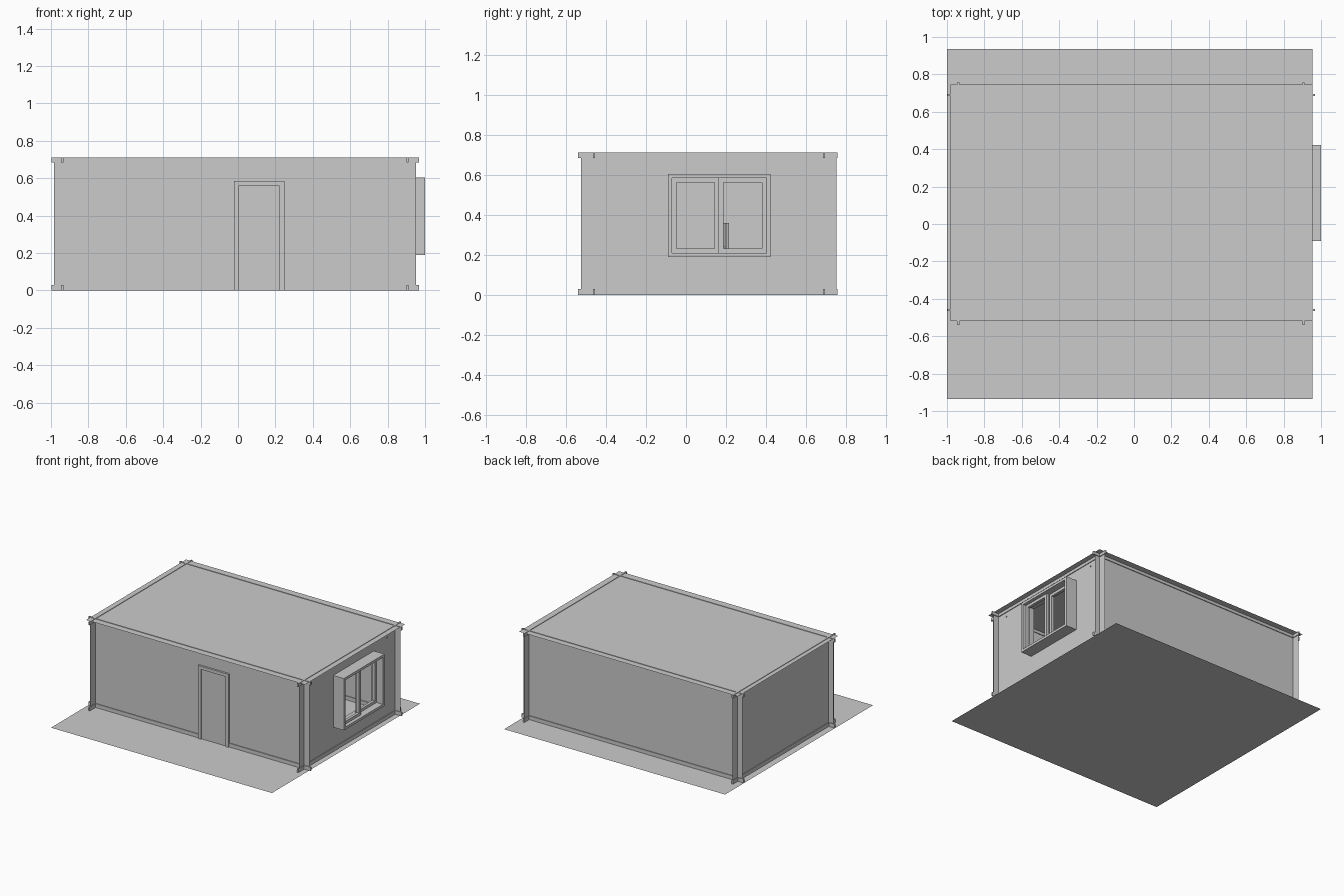
import bpy, math
from mathutils import Matrix, Vector

if "Cube" in bpy.data.objects:
    bpy.data.objects.remove(bpy.data.objects["Cube"])

# wall plane positions
XL, XR, YF, YB, H = -0.94, 0.906, -0.46, 0.69, 0.71
WIN = (-0.085, 0.42, 0.195, 0.605)   # window opening y0, y1, z0, z1


def mesh(name, verts, faces):
    me = bpy.data.meshes.new(name)
    me.from_pydata(verts, [], faces)
    ob = bpy.data.objects.new(name, me)
    bpy.context.collection.objects.link(ob)
    return ob


def box(name, x0, x1, y0, y1, z0, z1, mat=None):
    v = [Vector((x, y, z)) for x in (x0, x1) for y in (y0, y1) for z in (z0, z1)]
    if mat:
        v = [mat @ p for p in v]
    f = [(0, 1, 3, 2), (4, 6, 7, 5), (0, 4, 5, 1), (2, 3, 7, 6), (0, 2, 6, 4), (1, 5, 7, 3)]
    return mesh(name, v, f)


def ring(name, x0, x1, y0, y1, z0, z1, w):
    """Rectangular frame lying in a yz plane."""
    box(name + "_bottom", x0, x1, y0, y1, z0, z0 + w)
    box(name + "_top", x0, x1, y0, y1, z1 - w, z1)
    box(name + "_side_a", x0, x1, y0, y0 + w, z0 + w, z1 - w)
    box(name + "_side_b", x0, x1, y1 - w, y1, z0 + w, z1 - w)


def sheet(name, z, x0, x1, y0, y1):
    return mesh(name, [(x0, y0, z), (x1, y0, z), (x1, y1, z), (x0, y1, z)], [(0, 1, 2, 3)])


def rod(name, r, length, loc, rot=(0, 0, 0)):
    bpy.ops.mesh.primitive_cylinder_add(vertices=12, radius=r, depth=length, location=loc, rotation=rot)
    ob = bpy.context.object
    ob.name = name
    bpy.ops.object.shade_smooth_by_angle()
    return ob


# ground sheet and flat roof overhanging the walls
sheet("ground", 0.0, -1.0, 0.955, -0.935, 0.935)
sheet("roof", 0.708, -0.981, 0.955, -0.519, 0.746)

# single-sheet walls that run past each other at the corners
for name, y in (("front_wall", YF), ("back_wall", YB)):
    mesh(name, [(-0.985, y, 0), (0.953, y, 0), (0.953, y, H), (-0.985, y, H)], [(0, 1, 2, 3)])
W0, W1 = -0.525, 0.7525
mesh("left_wall", [(XL, W0, 0), (XL, W1, 0), (XL, W1, H), (XL, W0, H)], [(0, 3, 2, 1)])
y0, y1, z0, z1 = WIN
outer = [(XR, W0, 0), (XR, W1, 0), (XR, W1, H), (XR, W0, H)]
inner = [(XR, y0, z0), (XR, y1, z0), (XR, y1, z1), (XR, y0, z1)]
mesh("right_wall", outer + inner, [(i, (i + 1) % 4, 4 + (i + 1) % 4, 4 + i) for i in range(4)])

# skirting and cornice strips
for label, za, zb in (("skirting", 0.0, 0.03), ("cornice", 0.685, 0.712)):
    t = 0.006
    for side, y in (("front", YF), ("back", YB)):
        box(side + "_" + label, -0.997, 0.968, y - t, y + t, za, zb)
    for side, x in (("left", XL), ("right", XR)):
        box(side + "_" + label, x - t, x + t, -0.54, 0.757, za, zb)

# door with frame
D0, D1, DH, fw = -0.022, 0.248, 0.585, 0.026
box("door_frame_left", D0, D0 + fw, YF - 0.016, YF + 0.016, 0, DH)
box("door_frame_right", D1 - fw, D1, YF - 0.016, YF + 0.016, 0, DH)
box("door_frame_top", D0 + fw, D1 - fw, YF - 0.016, YF + 0.016, DH - fw, DH)
box("door_panel", D0 + fw, D1 - fw, YF - 0.007, YF + 0.007, 0.002, DH - fw)

# deep window casing with two offset sliding sashes
ring("window_casing", 0.895, 1.0, -0.09, 0.423, 0.19, 0.605, 0.02)
ring("near_sash", 0.950, 0.972, -0.07, 0.165, 0.21, 0.585, 0.022)
ring("far_sash", 0.922, 0.944, 0.165, 0.403, 0.21, 0.585, 0.022)

# curtain rod on its two brackets
rod("curtain_rod", 0.006, 0.98, (XR - 0.03, 0.11, 0.65), (math.pi / 2, 0, 0))
for y in (-0.37, 0.59):
    rod("rod_bracket", 0.005, 0.04, (XR - 0.014, y, 0.65), (0, math.pi / 2, 0))

# turned chair inside the room
turn = Matrix.Translation((-0.395, 0.24, 0)) @ Matrix.Rotation(math.radians(22), 4, 'Z')
a, s = 0.066, 0.008
for sx in (-a, a):
    for sy in (-a, a):
        top = 0.36 if sy < 0 else 0.18
        box("chair_leg", sx - s, sx + s, sy - s, sy + s, 0, top, turn)
box("chair_seat", -0.078, 0.078, -0.078, 0.078, 0.175, 0.192, turn)
box("chair_back", -0.058, 0.058, -0.072, -0.06, 0.24, 0.36, turn)
